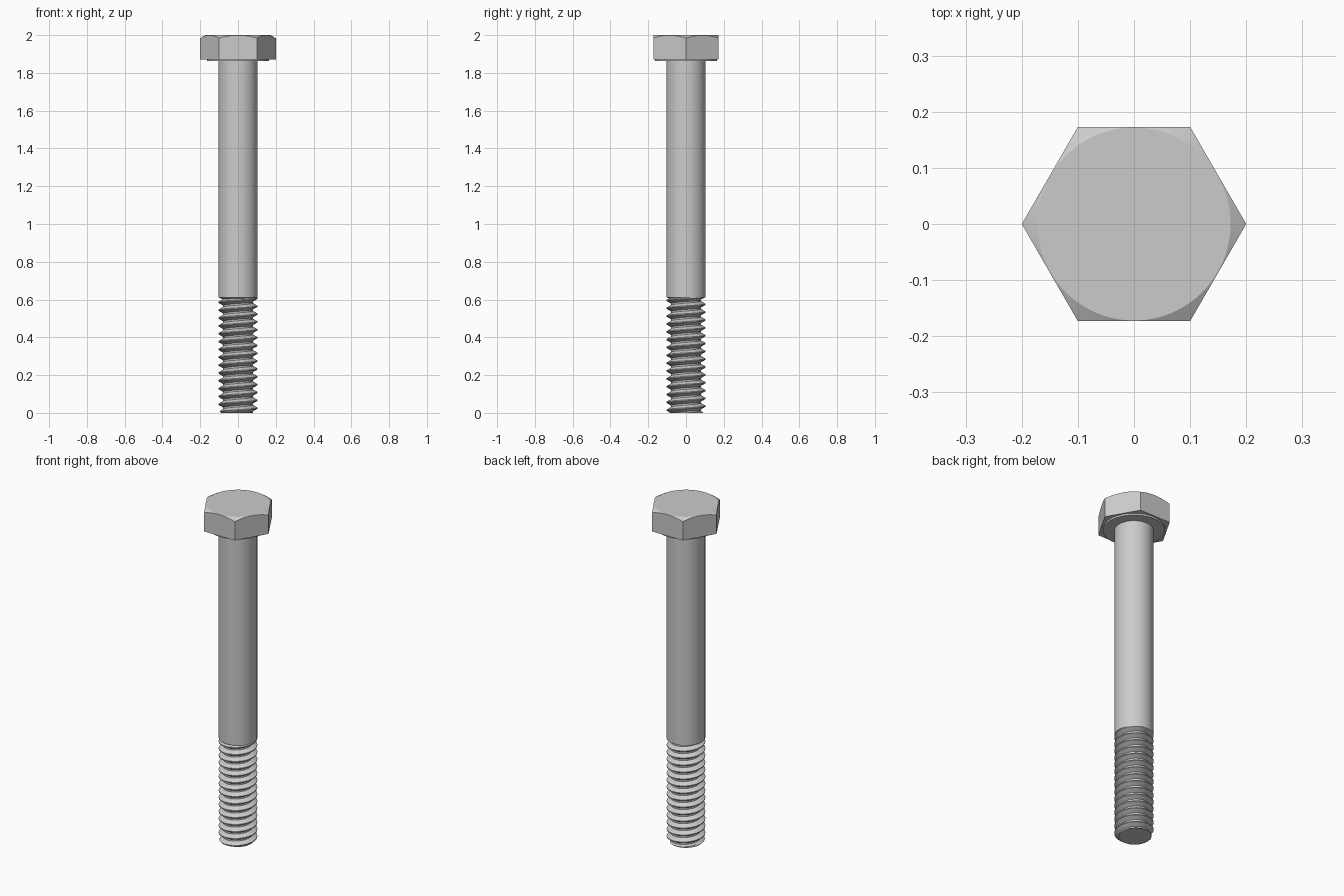
import bpy, bmesh
from math import cos, sin, pi, tan, radians

if "Cube" in bpy.data.objects:
    bpy.data.objects.remove(bpy.data.objects["Cube"])

N = 96            # segments around
PITCH = 0.0415    # thread pitch
THREAD_TOP = 0.612
R = 0.1035        # shank / crest radius
ROOT = 0.079      # thread root radius


def finish(name, bm, angle=30):
    bmesh.ops.recalc_face_normals(bm, faces=bm.faces[:])
    me = bpy.data.meshes.new(name)
    bm.to_mesh(me)
    bm.free()
    ob = bpy.data.objects.new(name, me)
    bpy.context.collection.objects.link(ob)
    bpy.ops.object.select_all(action='DESELECT')
    ob.select_set(True)
    bpy.context.view_layer.objects.active = ob
    bpy.ops.object.shade_smooth_by_angle(angle=radians(angle))
    return ob


def loft(name, rings):
    """Rings are functions angle -> (radius, z); ends are capped."""
    bm = bmesh.new()
    loops = []
    for ring in rings:
        loop = []
        for i in range(N):
            a = 2 * pi * i / N
            r, z = ring(a)
            loop.append(bm.verts.new((r * cos(a), r * sin(a), z)))
        loops.append(loop)
    for lo, hi in zip(loops, loops[1:]):
        for i in range(N):
            j = (i + 1) % N
            bm.faces.new((lo[i], lo[j], hi[j], hi[i]))
    bm.faces.new(loops[0][::-1])
    bm.faces.new(loops[-1])
    return finish(name, bm, 12 if name == "hex_head" else 30)


def circle(r, z):
    return lambda a: (r, z)


# Hexagonal head with a conical chamfer on the corners
APOTHEM, CHAMFER_R, HEAD_Z = 0.1732, 0.172, 1.872


def hex_r(a):
    return APOTHEM / cos((a % (pi / 3)) - pi / 6)


loft("hex_head", [
    lambda a: (hex_r(a), HEAD_Z),
    lambda a: (hex_r(a), 2 - (hex_r(a) - CHAMFER_R) * tan(radians(30))),
    circle(CHAMFER_R, 2.0),
])

# Washer face below the head
loft("washer_face", [circle(0.164, 1.862), circle(0.164, HEAD_Z + 0.002)])

# Plain shank, tapering into the thread root
loft("shank", [circle(ROOT, 0.6), circle(R, THREAD_TOP), circle(R, 1.865)])


# Helical thread: V profile with small crest and root flats
PROFILE = [(0, 0), (0.25, 0), (0.4375, 0.5), (0.625, 1), (0.6875, 1),
           (0.8125, 0.5), (1, 0)]
PROFILE = [(0, 0), (0.2, 0), (0.37, 0.5), (0.54, 1), (0.66, 1), (0.83, 0.5), (1, 0)]


def thread_r(z, a):
    t = (z / PITCH - a / (2 * pi)) % 1.0
    for (t0, h0), (t1, h1) in zip(PROFILE, PROFILE[1:]):
        if t <= t1:
            h = h0 + (h1 - h0) * (t - t0) / (t1 - t0)
            break
    return min(ROOT + (R - ROOT) * h, 0.09 + z)


bm = bmesh.new()
turns = int(THREAD_TOP / PITCH) + 2
cols = []
for i in range(N + 1):
    a = 2 * pi * i / N
    col = []
    for k in range(-1, turns):
        for t, _ in PROFILE[:-1]:
            z = min(max((k + t + a / (2 * pi)) * PITCH, 0), THREAD_TOP)
            r = thread_r(z, a)
            col.append(bm.verts.new((r * cos(a), r * sin(a), z)))
    cols.append(col)
for c0, c1 in zip(cols, cols[1:]):
    for k in range(len(c0) - 1):
        bm.faces.new((c0[k], c1[k], c1[k + 1], c0[k + 1]))
bmesh.ops.remove_doubles(bm, verts=bm.verts[:], dist=1e-5)
bmesh.ops.holes_fill(bm, edges=[e for e in bm.edges if e.is_boundary], sides=0)
finish("thread", bm)
